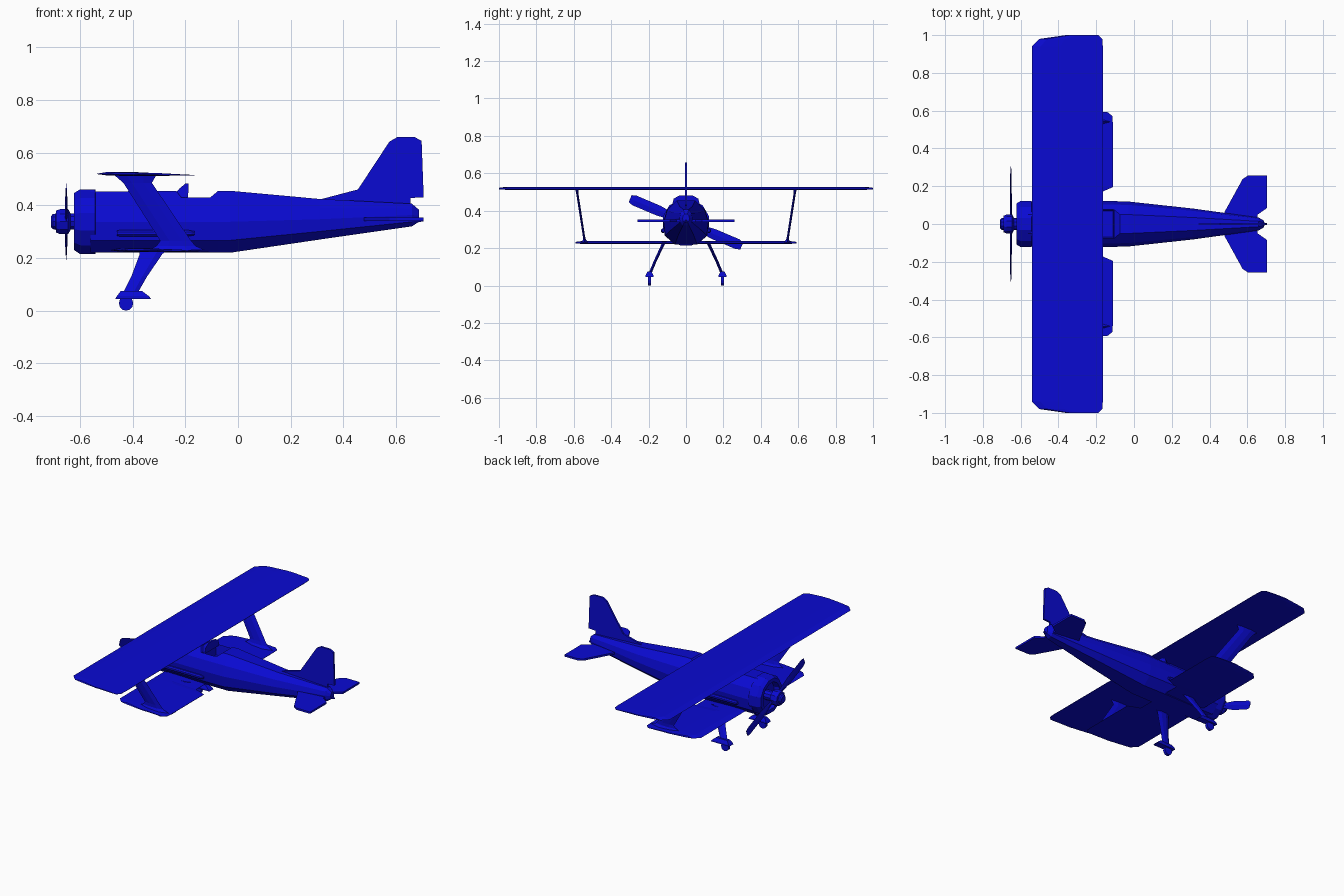
import bpy, bmesh, math
from mathutils import Vector

cube = bpy.data.objects.get("Cube")
if cube:
    bpy.data.objects.remove(cube, do_unlink=True)

COLOR = (0.003, 0.003, 0.65, 1.0)
blue = bpy.data.materials.new("deep_blue")
blue.use_nodes = True
blue.diffuse_color = COLOR
blue.node_tree.nodes["Principled BSDF"].inputs["Base Color"].default_value = COLOR


def finish(name, bm, mirror=False):
    bmesh.ops.recalc_face_normals(bm, faces=bm.faces)
    mesh = bpy.data.meshes.new(name)
    bm.to_mesh(mesh)
    bm.free()
    mesh.materials.append(blue)
    ob = bpy.data.objects.new(name, mesh)
    bpy.context.collection.objects.link(ob)
    if mirror:
        mod = ob.modifiers.new("mirror", 'MIRROR')
        mod.use_axis = (False, True, False)
    return ob


def loft(rings):
    """Skin a list of equal-length point rings and cap both ends."""
    bm = bmesh.new()
    vs = [[bm.verts.new(p) for p in ring] for ring in rings]
    n = len(vs[0])
    for a, b in zip(vs, vs[1:]):
        for i in range(n):
            j = (i + 1) % n
            bm.faces.new((a[i], a[j], b[j], b[i]))
    bm.faces.new(vs[0])
    bm.faces.new(vs[-1])
    bmesh.ops.recalc_face_normals(bm, faces=bm.faces)
    return bm


def lathe(profile, sides, y, z):
    """Rings around an axis parallel to x, profile = (x, radius)."""
    step = math.tau / sides
    return loft([[(x, y + r * math.sin(step * (i + .5)), z + r * math.cos(step * (i + .5)))
                  for i in range(sides)] for x, r in profile])


def plate(points, offset):
    """Extrude a flat outline along a vector, centred on the outline."""
    bm = bmesh.new()
    o = Vector(offset)
    face = bm.faces.new([bm.verts.new(Vector(p) - o / 2) for p in points])
    ext = bmesh.ops.extrude_face_region(bm, geom=[face])
    bmesh.ops.translate(bm, vec=o,
                        verts=[v for v in ext["geom"] if isinstance(v, bmesh.types.BMVert)])
    return bm


# Fuselage: x, half width, top z, bottom z, amount cut off the top
STATIONS = [
    (-.56, .118, .452, .220, 0), (-.235, .122, .455, .220, 0),
    (-.215, .122, .455, .220, .025), (-.105, .121, .455, .220, .025),
    (-.075, .120, .455, .220, 0), (-.03, .119, .455, .220, 0),
    (.31, .082, .424, .270, 0), (.66, .034, .406, .320, 0), (.687, .018, .383, .338, 0),
]
rings = []
for x, w, zt, zb, cut in STATIONS:
    zc, h = (zt + zb) / 2, (zt - zb) / 2
    top_y = .42 + .43 * cut / (h * .45)
    half = [(top_y, 1 - cut / h), (.85, .55), (1, 0), (.93, -.6), (.5, -1)]
    pts = half + [(-y, z) for y, z in reversed(half)]
    rings.append([(x, y * w, zc + z * h) for y, z in pts])
bm = loft(rings)
# Sunken cockpit
well = [f for f in bm.faces if f.normal.z > .95 and -.2 < f.calc_center_median().x < -.12]
bmesh.ops.inset_individual(bm, faces=well, thickness=.01, depth=0)
bmesh.ops.translate(bm, vec=(0, 0, -.07), verts=list({v for f in well for v in f.verts}))
finish("fuselage", bm)

# Windscreen
finish("windscreen", loft([
    [(x0, -y * .5, z), (x0, y * .5, z), (x1, y, z), (x1, -y, z)]
    for z, x0, x1, y in [(.425, -.255, -.19, .075), (.464, -.222, -.188, .066),
                         (.482, -.2, -.188, .035)]]))

# Cowling with recessed front, and propeller hub
finish("cowling", lathe([(-.54, .115), (-.542, .127), (-.60, .127), (-.622, .112),
                         (-.622, .088), (-.585, .082)], 12, 0, .338))
finish("propeller_hub", lathe([(-.71, .022), (-.703, .03), (-.692, .032), (-.69, .044),
                               (-.675, .05), (-.645, .05), (-.635, .032), (-.58, .032)],
                              10, 0, .338))

# Propeller blades
for side, label in ((1, "a"), (-1, "b")):
    ang = math.radians(-23)
    d = Vector((0, math.cos(ang), math.sin(ang))) * side
    t = Vector((0, -d.z, d.y))
    c = Vector((-.652, 0, .338))
    blade = []
    for r, w, th in [(.02, .014, .006), (.09, .020, .005), (.16, .028, .005),
                     (.30, .028, .003), (.324, .020, .002)]:
        e = Vector((th, 0, 0))
        blade.append([c + d * r + t * w, c + d * r + e, c + d * r - t * w, c + d * r - e])
    finish("propeller_blade_" + label, loft(blade))


# Wings: stations of y, leading x, trailing x, thickness factor
def wing(name, half, z):
    stations = [(-y, a, b, k) for y, a, b, k in half] + \
               [s for s in reversed(half)]
    rings = []
    for y, a, b, k in stations:
        c = b - a
        rings.append([(a, y, z), (a + .12 * c, y, z + .008 * k), (a + .4 * c, y, z + .007 * k),
                      (b, y, z - .004), (b, y, z - .006), (a + .4 * c, y, z - .008 * k),
                      (a + .12 * c, y, z - .006 * k)])
    return finish(name, loft(rings))


wing("upper_wing", [(1.0, -.36, -.19, .4), (.98, -.50, -.168, .8), (.94, -.54, -.165, 1)], .519)
wing("lower_wing", [(.592, -.31, -.14, .4), (.572, -.45, -.115, .8), (.535, -.485, -.112, 1),
                    (.195, -.485, -.112, 1), (.172, -.485, -.165, 1), (.165, -.485, -.19, 1)], .230)


# Struts and legs: stations of z, front x, rear x, y, half thickness
def strut(name, stations):
    rings = []
    for z, a, b, y, t in stations:
        c = b - a
        rings.append([(a, y, z), (a + .3 * c, y + t, z), (a + .7 * c, y + t, z), (b, y, z),
                      (a + .7 * c, y - t, z), (a + .3 * c, y - t, z)])
    return finish(name, loft(rings), True)


strut("wing_struts", [(.515, -.47, -.31, .584, .008), (.485, -.435, -.327, .580, .006),
                      (.265, -.295, -.178, .546, .006), (.245, -.31, -.16, .543, .008),
                      (.230, -.34, -.125, .541, .018)])
strut("landing_legs", [(.235, -.378, -.265, .115, .012), (.215, -.373, -.287, .125, .009),
                       (.13, -.405, -.345, .165, .008), (.06, -.44, -.385, .194, .008)])

# Wheel spats and wheels
finish("wheel_spats", loft([
    [(a, .195 - w, z), (a, .195 + w, z), (b, .195 + w, z), (b, .195 - w, z)]
    for z, a, b, w in [(.045, -.466, -.33, .021), (.055, -.46, -.338, .021),
                       (.075, -.445, -.365, .011)]]), True)
wheel = [(-.425 + .027 * math.cos(i * math.tau / 12), .195,
          .028 + .028 * math.sin(i * math.tau / 12)) for i in range(12)]
finish("wheels", plate(wheel, (0, .018, 0)), True)

# Exhaust pipes along the sides
finish("exhaust_pipes", lathe([(-.46, .010), (-.45, .013), (-.19, .013), (-.165, .008)],
                              8, .122, .294), True)

# Tail fin with its forward fairing
FIN = [(.31, .40), (.31, .422), (.455, .46), (.575, .642), (.605, .659), (.67, .659),
       (.697, .645), (.705, .43), (.655, .428), (.655, .39)]
finish("tail_fin", plate([(x, 0, z) for x, z in FIN], (0, .012, 0)))

# Horizontal tailplanes
TAIL = [(.47, .03), (.48, .065), (.575, .238), (.605, .258), (.705, .258), (.705, .085),
        (.655, .05), (.655, .02)]
finish("tailplanes", plate([(x, y, .347) for x, y in TAIL], (0, 0, .012)), True)

# Tail tip
finish("tail_tip", lathe([(.67, .012), (.705, .004)], 6, 0, .343))
